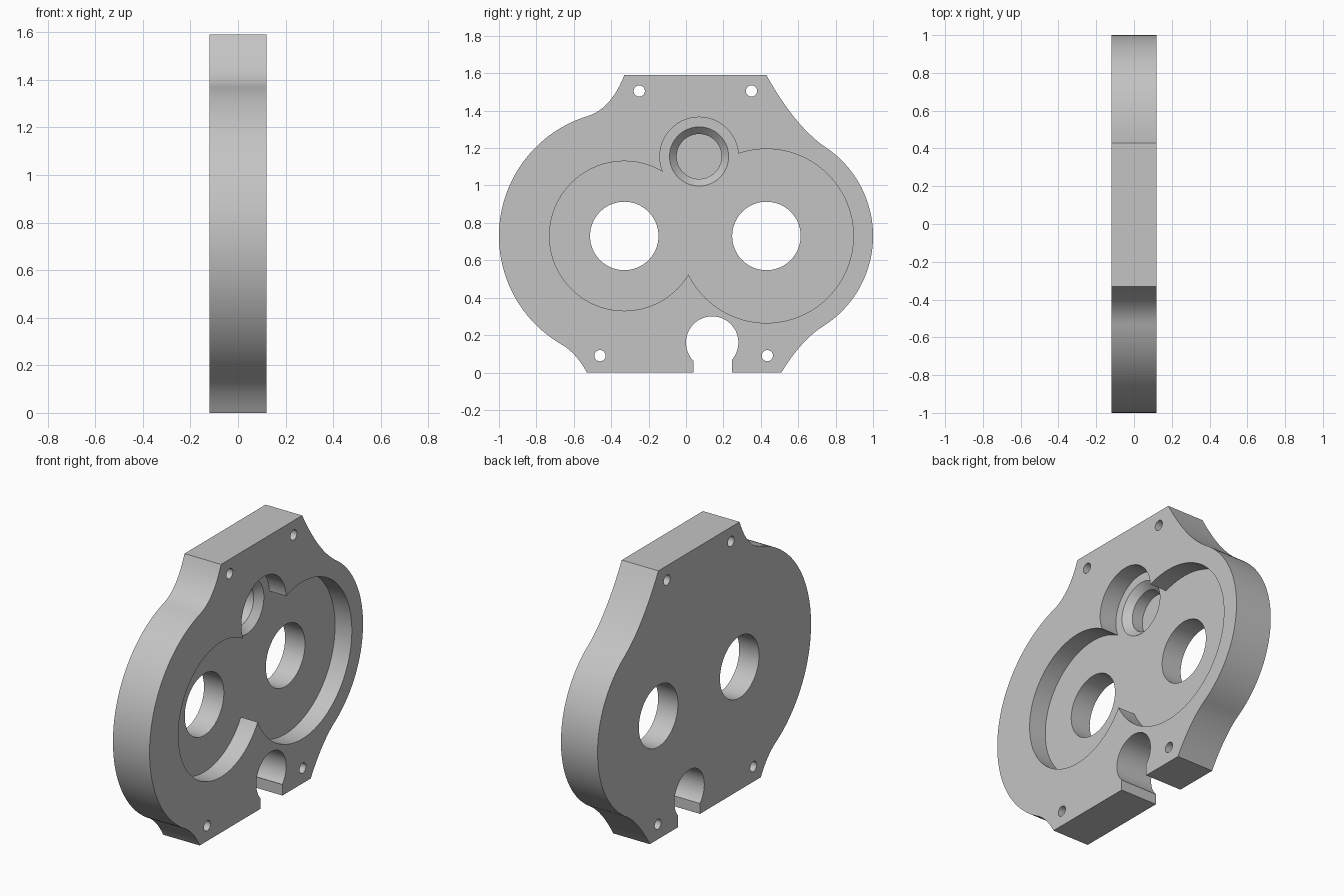
import bpy, bmesh, math
from math import sin, cos, radians

cube = bpy.data.objects.get("Cube")
if cube:
    bpy.data.objects.remove(cube, do_unlink=True)

HALF = 0.12      # half plate thickness
FLOOR = 0.01     # x of the pocket floor
LEFT, RIGHT, TOP = (-0.33, 0.73), (0.43, 0.73), (0.07, 1.155)

grey = bpy.data.materials.new("plain grey")
grey.use_nodes = True
grey.diffuse_color = (0.55, 0.55, 0.55, 1)
grey.node_tree.nodes["Principled BSDF"].inputs["Base Color"].default_value = (0.55, 0.55, 0.55, 1)


def loft(name, rings):
    """Closed solid through matching (x, [(y, z), ...]) rings."""
    bm = bmesh.new()
    loops = [[bm.verts.new((x, y, z)) for y, z in pts] for x, pts in rings]
    n = len(loops[0])
    for a, b in zip(loops, loops[1:]):
        for i in range(n):
            bm.faces.new((a[i], a[(i + 1) % n], b[(i + 1) % n], b[i]))
    bm.faces.new(loops[0])
    bm.faces.new(loops[-1])
    bmesh.ops.recalc_face_normals(bm, faces=bm.faces)
    mesh = bpy.data.meshes.new(name)
    bm.to_mesh(mesh)
    bm.free()
    mesh.materials.append(grey)
    obj = bpy.data.objects.new(name, mesh)
    bpy.context.collection.objects.link(obj)
    return obj


def arc(center, r, start=0, end=360, n=96):
    count = n if end - start == 360 else n + 1
    angles = [radians(start + (end - start) * i / n) for i in range(count)]
    return [(center[0] + r * cos(a), center[1] + r * sin(a)) for a in angles]


def bend(p0, p1, p2, n=12):
    """Interior points of a quadratic curve, for the concave shoulders."""
    return [tuple((1 - t) ** 2 * a + 2 * t * (1 - t) * b + t * t * c
                  for a, b, c in zip(p0, p1, p2))
            for t in (i / n for i in range(1, n))]


# Outer profile: two large rounds joined to a flat top and bottom
right_side = arc(RIGHT, 0.57, -57, 57, 80)
left_side = arc(LEFT, 0.67, 107, 239, 96)
foot_r, head_r = (0.51, 0), (0.43, 1.59)
head_l, foot_l = (-0.33, 1.59), (-0.53, 0)
profile = ([foot_r] + bend(foot_r, (0.62, 0.18), right_side[0]) + right_side
           + bend(right_side[-1], (0.58, 1.32), head_r) + [head_r, head_l]
           + bend(head_l, (-0.40, 1.41), left_side[0]) + left_side
           + bend(left_side[-1], (-0.59, 0.11), foot_l) + [foot_l])
plate = loft("cover_plate", [(-HALF, profile), (HALF, profile)])


def cut(rings):
    tool = loft("cutter", rings)
    tool.hide_render = True
    mod = plate.modifiers.new("cut", "BOOLEAN")
    mod.operation, mod.solver, mod.object = "DIFFERENCE", "EXACT", tool
    bpy.context.view_layer.objects.active = plate
    bpy.ops.object.modifier_apply(modifier=mod.name)
    bpy.data.objects.remove(tool, do_unlink=True)


def cut_round(center, r, low=-0.2, n=96):
    ring = arc(center, r, n=n)
    cut([(low, ring), (0.2, ring)])


# Joined pocket recesses
for center, r in ((LEFT, 0.40), (RIGHT, 0.465), (TOP, 0.21), ((0.01, 0.945), 0.08)):
    cut_round(center, r, FLOOR)

# Blind bearing seat with a chamfered mouth
cut([(-0.10, arc(TOP, 0.12)), (-0.03, arc(TOP, 0.12)),
     (FLOOR, arc(TOP, 0.158)), (0.05, arc(TOP, 0.158))])

# Shaft bores and bolt holes
for center in (LEFT, RIGHT):
    cut_round(center, 0.183)
for center in ((-0.25, 1.505), (0.35, 1.505), (-0.46, 0.09), (0.435, 0.09)):
    cut_round(center, 0.03, n=32)

# Keyhole notch in the bottom edge
keyhole = [(0.04, -0.1), (0.245, -0.1), (0.245, 0.065)]
keyhole += arc((0.14, 0.16), 0.14, -42, 224, 64) + [(0.04, 0.062)]
cut([(-0.2, keyhole), (0.2, keyhole)])

# Smooth curved walls, keep crisp edges
bpy.ops.object.select_all(action="DESELECT")
plate.select_set(True)
bpy.context.view_layer.objects.active = plate
bpy.ops.object.shade_smooth_by_angle(angle=radians(25))
